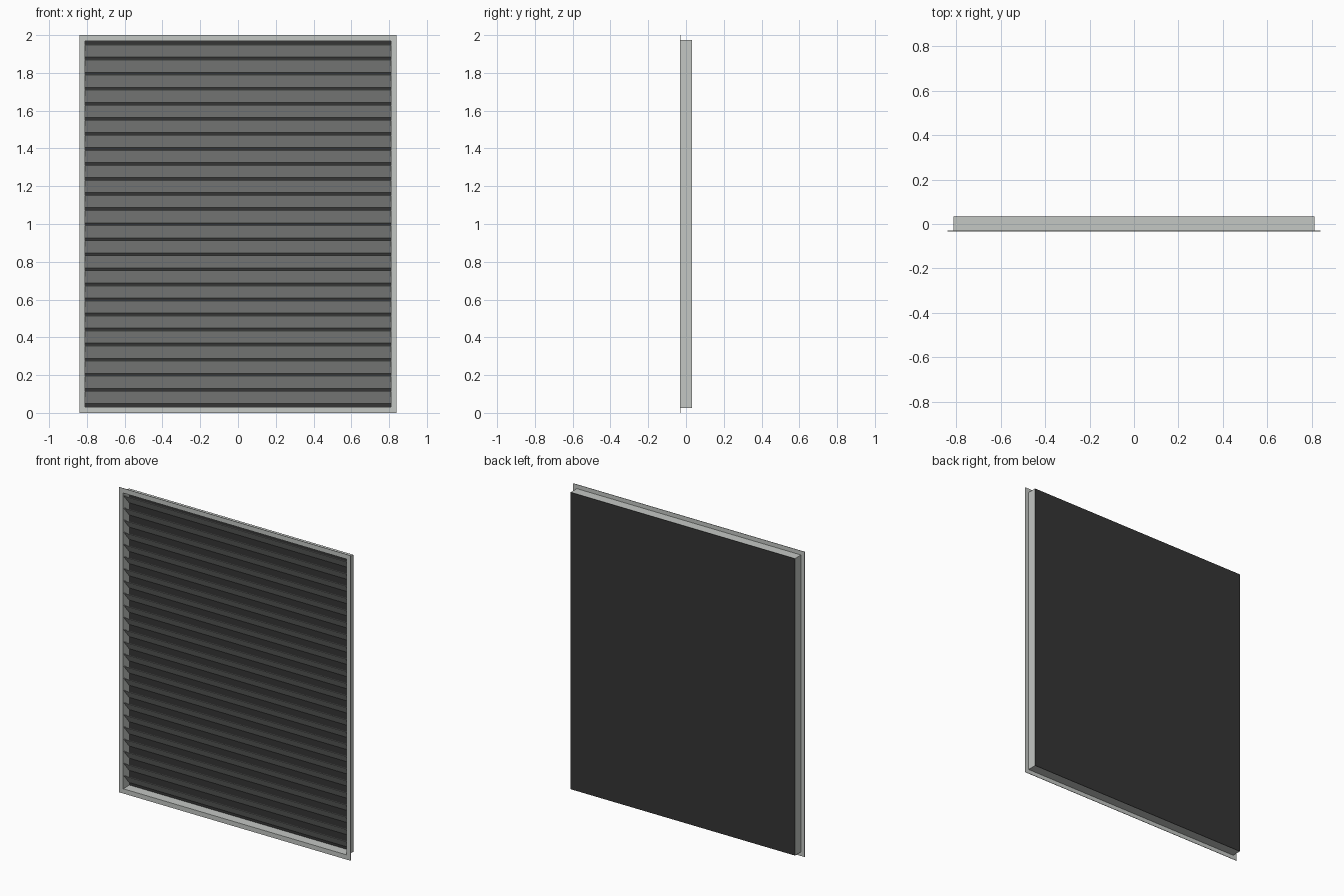
import bpy, bmesh, math
from mathutils import Vector

if "Cube" in bpy.data.objects:
    bpy.data.objects.remove(bpy.data.objects["Cube"])


def material(name, rgb):
    m = bpy.data.materials.new(name)
    m.diffuse_color = (*rgb, 1)
    m.use_nodes = True
    m.node_tree.nodes["Principled BSDF"].inputs["Base Color"].default_value = m.diffuse_color
    return m


GREY = material("light_grey_metal", (0.55, 0.57, 0.55))
DARK = material("dark_backing", (0.035, 0.035, 0.035))


def finish(name, bm, mat):
    bmesh.ops.recalc_face_normals(bm, faces=bm.faces)
    mesh = bpy.data.meshes.new(name)
    bm.to_mesh(mesh)
    bm.free()
    mesh.materials.append(mat)
    obj = bpy.data.objects.new(name, mesh)
    bpy.context.collection.objects.link(obj)
    return obj


def ring(name, outer, inner, y0, y1, mat):
    """Rectangular frame; outer and inner are (half width, half height)."""
    bm = bmesh.new()
    corners = [(-1, -1), (1, -1), (1, 1), (-1, 1)]
    loops = [[bm.verts.new((sx * w, y, 1 + sz * h)) for sx, sz in corners]
             for (w, h), y in ((outer, y0), (outer, y1), (inner, y1), (inner, y0))]
    for k in range(4):
        a, b = loops[k], loops[(k + 1) % 4]
        for i in range(4):
            j = (i + 1) % 4
            bm.faces.new((a[i], a[j], b[j], b[i]))
    return finish(name, bm, mat)


def extrude_x(name, profile, half, mat):
    """Prism along x from a (y, z) profile."""
    bm = bmesh.new()
    face = bm.faces.new([bm.verts.new((-half, y, z)) for y, z in profile])
    ext = bmesh.ops.extrude_face_region(bm, geom=[face])
    verts = [g for g in ext["geom"] if isinstance(g, bmesh.types.BMVert)]
    bmesh.ops.translate(bm, verts=verts, vec=Vector((2 * half, 0, 0)))
    return finish(name, bm, mat)


# Thin front flange and the box walls behind it
ring("front_flange", (0.84, 1.0), (0.809, 0.969), -0.033, -0.030, GREY)
ring("box_wall", (0.813, 0.973), (0.809, 0.969), -0.030, 0.031, GREY)

# Dark panel closing the back
extrude_x("back_panel", [(0.031, 0.027), (0.033, 0.027),
                         (0.033, 1.973), (0.031, 1.973)], 0.813, DARK)

# Tilted louvre slats, front edge high and back edge low
COUNT, PITCH = 24, 0.0797
front, back, half_h, thick = -0.028, 0.029, 0.0335, 0.003
slope = Vector((back - front, -2 * half_h)).normalized()
normal = Vector((-slope.y, slope.x)) * thick
for i in range(COUNT):
    z = 1 + (i - (COUNT - 1) / 2) * PITCH
    a = Vector((front, z + half_h - normal.y))
    b = Vector((back - normal.x, z - half_h))
    extrude_x(f"slat_{i + 1:02d}", [a, b, b + normal, a + normal], 0.809, GREY)
